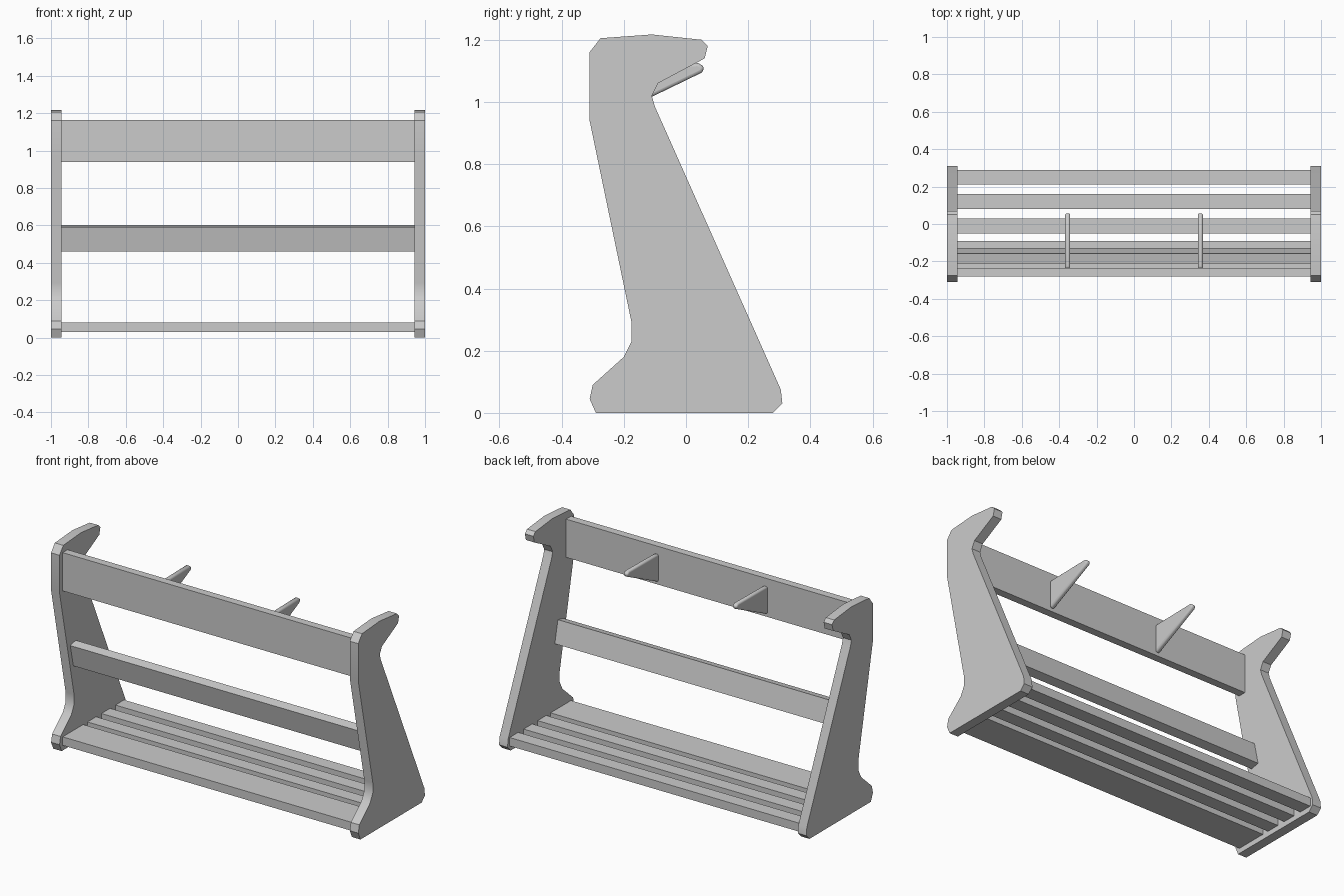
import bpy, bmesh, math
from mathutils import Matrix

cube = bpy.data.objects.get("Cube")
if cube:
    bpy.data.objects.remove(cube, do_unlink=True)

grey = bpy.data.materials.new("plain grey")
grey.use_nodes = True
colour = (0.6, 0.6, 0.6, 1)
grey.diffuse_color = colour
grey.node_tree.nodes["Principled BSDF"].inputs["Base Color"].default_value = colour


def finish(name, bm):
    bmesh.ops.recalc_face_normals(bm, faces=bm.faces)
    mesh = bpy.data.meshes.new(name)
    bm.to_mesh(mesh)
    bm.free()
    mesh.materials.append(grey)
    obj = bpy.data.objects.new(name, mesh)
    bpy.context.collection.objects.link(obj)
    return obj


def extrude_profile(name, profile, x0, x1):
    """Extrude a (y, z) outline along x."""
    bm = bmesh.new()
    face = bm.faces.new([bm.verts.new((x0, y, z)) for y, z in profile])
    moved = bmesh.ops.extrude_face_region(bm, geom=[face])["geom"]
    verts = [v for v in moved if isinstance(v, bmesh.types.BMVert)]
    bmesh.ops.translate(bm, verts=verts, vec=(x1 - x0, 0, 0))
    return finish(name, bm)


def smooth(obj, degrees):
    bpy.ops.object.select_all(action="DESELECT")
    obj.select_set(True)
    bpy.context.view_layer.objects.active = obj
    bpy.ops.object.shade_smooth_by_angle(angle=math.radians(degrees))


def board(name, y, z, depth, height, tilt=0):
    """Full-width board between the two end panels."""
    bm = bmesh.new()
    bmesh.ops.create_cube(bm, size=1)
    bm.transform(Matrix.Translation((0, y, z))
                 @ Matrix.Rotation(tilt, 4, "X")
                 @ Matrix.Diagonal((2 * INNER, depth, height, 1)))
    return finish(name, bm)


INNER = 0.945

# End panels with foot, sloping back edge and hooked top
panel = [(-0.29, 0), (0.28, 0), (0.31, 0.03), (0.305, 0.075),
         (-0.10, 0.985), (-0.11, 1.02), (-0.09, 1.06), (0.06, 1.14),
         (0.07, 1.18), (0.05, 1.2), (-0.11, 1.217), (-0.275, 1.205),
         (-0.31, 1.16), (-0.31, 0.94), (-0.175, 0.29), (-0.175, 0.23),
         (-0.2, 0.18), (-0.3, 0.09), (-0.31, 0.045)]
for side, s in (("left", 1), ("right", -1)):
    smooth(extrude_profile(side + "_end_panel", panel, s * INNER, s), 35)

# Shelf: one wide front plank and three narrow slats
board("front_shelf_plank", -0.185, 0.055, 0.19, 0.05)
for i in range(3):
    board(f"shelf_slat_{i + 1}", -0.01 + 0.13 * i, 0.055, 0.08, 0.05)

# Rails
board("top_rail", -0.258, 1.052, 0.046, 0.225)
board("middle_rail", -0.17, 0.531, 0.053, 0.134, math.radians(12.5))

# Tapered hanging pegs with rounded edges behind the top rail
peg = [(-0.237, 0.955), (-0.237, 1.12), (0.04, 1.125), (0.06, 1.112), (0.052, 1.095)]
for side, s in (("left", 1), ("right", -1)):
    centre = 0.355 * s
    obj = extrude_profile(side + "_peg", peg, centre - 0.014, centre + 0.014)
    bevel = obj.modifiers.new("rounded edges", "BEVEL")
    bevel.width = 0.01
    bevel.segments = 3
    bevel.limit_method = "ANGLE"
    bevel.angle_limit = math.radians(60)
    smooth(obj, 40)
